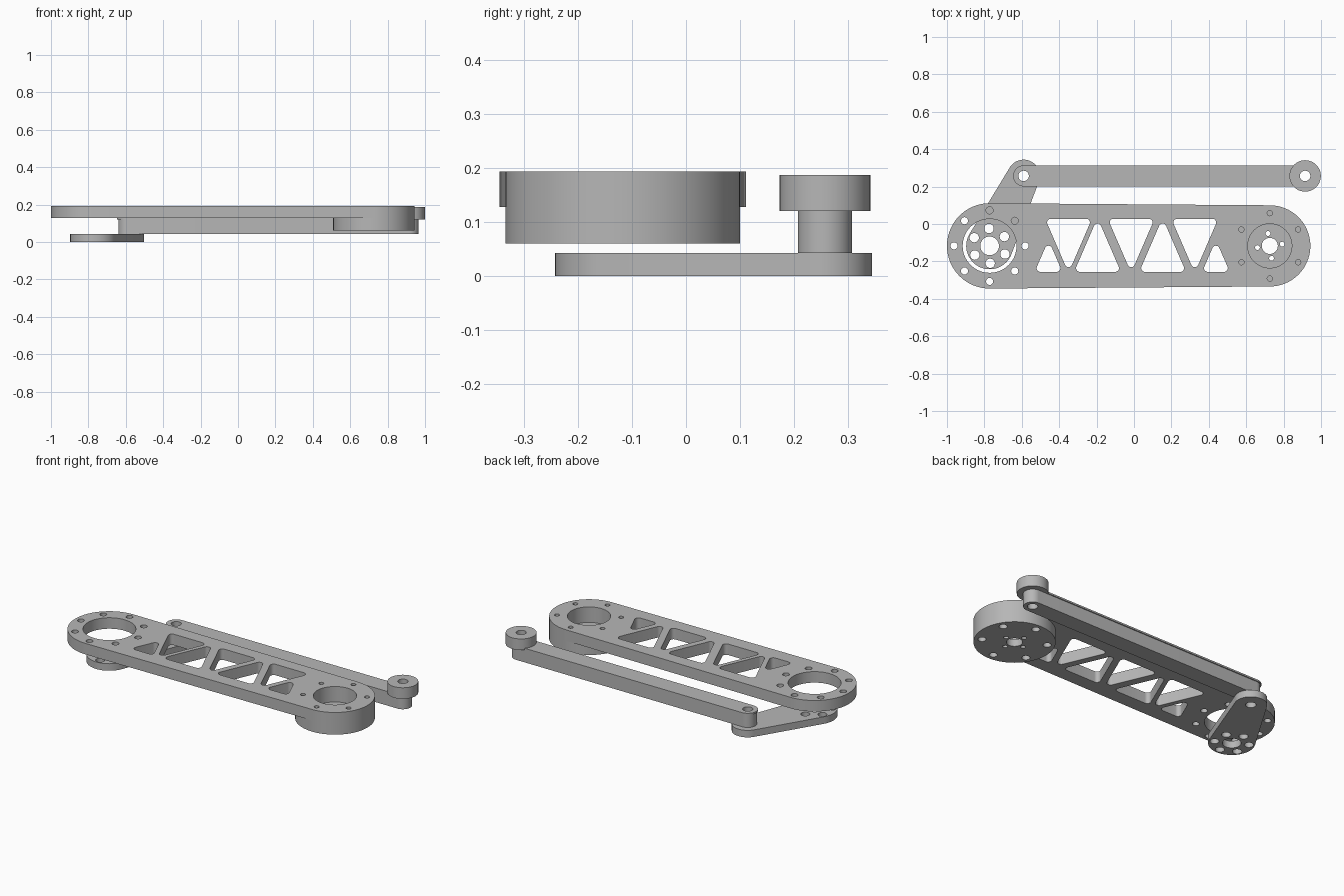
import bpy
import math
from mathutils import Vector

if "Cube" in bpy.data.objects:
    bpy.data.objects.remove(bpy.data.objects["Cube"], do_unlink=True)

grey = bpy.data.materials.new("machined_grey")
grey.use_nodes = True
COLOUR = (0.47, 0.47, 0.47, 1)
grey.diffuse_color = COLOUR
grey.node_tree.nodes["Principled BSDF"].inputs["Base Color"].default_value = COLOUR


def arc(c, r, start, end, n):
    return [(c[0] + r * math.cos(start + (end - start) * i / n),
             c[1] + r * math.sin(start + (end - start) * i / n)) for i in range(n + 1)]


def circle(c, r, n=32):
    return arc(c, r, 0, math.tau, n)[:-1]


def ring(c, radius, r, count, start=0):
    """Circular holes spaced evenly around a centre."""
    angles = [math.radians(start) + math.tau * i / count for i in range(count)]
    return [circle((c[0] + radius * math.cos(a), c[1] + radius * math.sin(a)), r, 20)
            for a in angles]


def link(c1, r1, c2, r2):
    """Outline of two circles joined by their outer tangents."""
    d = Vector(c2) - Vector(c1)
    heading = math.atan2(d.y, d.x)
    spread = math.acos((r1 - r2) / d.length)
    return (arc(c1, r1, heading + spread, heading + math.tau - spread, 40)
            + arc(c2, r2, heading - spread, heading + spread, 40))


def rounded(points, r):
    """Polygon with its corners rounded to radius r."""
    out = []
    for i, p in enumerate(points):
        p = Vector(p)
        a = (Vector(points[i - 1]) - p).normalized()
        b = (Vector(points[(i + 1) % len(points)]) - p).normalized()
        half = a.angle(b) / 2
        centre = p + (a + b).normalized() * (r / math.sin(half))
        mid = math.atan2(p.y - centre.y, p.x - centre.x)
        sweep = math.pi / 2 - half
        side = 1 if a.x * b.y - a.y * b.x < 0 else -1
        out += arc(centre, r, mid - side * sweep, mid + side * sweep, 8)
    return out


def plate(name, outline, holes, z0, z1):
    """Extruded flat plate with holes."""
    curve = bpy.data.curves.new(name + "_profile", 'CURVE')
    curve.dimensions = '2D'
    curve.fill_mode = 'BOTH'
    curve.extrude = (z1 - z0) / 2
    for loop in [outline] + holes:
        spline = curve.splines.new('POLY')
        spline.points.add(len(loop) - 1)
        for point, (x, y) in zip(spline.points, loop):
            point.co = (x, y, 0, 1)
        spline.use_cyclic_u = True
    obj = bpy.data.objects.new(name, curve)
    obj.location.z = (z0 + z1) / 2
    bpy.context.collection.objects.link(obj)
    bpy.ops.object.select_all(action='DESELECT')
    obj.select_set(True)
    bpy.context.view_layer.objects.active = obj
    bpy.ops.object.convert(target='MESH')
    obj = bpy.context.view_layer.objects.active
    bpy.ops.object.mode_set(mode='EDIT')
    bpy.ops.mesh.select_all(action='SELECT')
    bpy.ops.mesh.remove_doubles(threshold=0.0001)
    bpy.ops.mesh.normals_make_consistent(inside=False)
    bpy.ops.object.mode_set(mode='OBJECT')
    obj.data.materials.clear()
    obj.data.materials.append(grey)
    bpy.ops.object.shade_smooth_by_angle(angle=math.radians(30))
    return obj


SHOULDER = (-0.772, -0.117)
ELBOW = (0.726, -0.117)
CRANK_PIN = (-0.59, 0.257)
ROD_END = (0.915, 0.257)
ARM_BOTTOM, ARM_TOP = 0.127, 0.193

# Lightening cut-outs of the truss web
TOP, BOTTOM = 0.028, -0.256


def triangle(x, half, base, tip):
    return rounded([(x - half, base), (x + half, base), (x, tip)], 0.02)


web = [triangle(x, 0.125, TOP, BOTTOM - 0.005) for x in (-0.35, -0.015, 0.325)]
web += [triangle(x, 0.125, BOTTOM, TOP + 0.005) for x in (-0.195, 0.153)]
web += [triangle(x, 0.074, BOTTOM, -0.086) for x in (-0.457, 0.438)]

# Main arm
plate("main_arm", link(SHOULDER, 0.228, ELBOW, 0.217),
      web + [circle(SHOULDER, 0.144, 64), circle(ELBOW, 0.118, 48)]
      + ring(SHOULDER, 0.19, 0.019, 8) + ring(ELBOW, 0.175, 0.014, 6, 30),
      ARM_BOTTOM, ARM_TOP)

# Elbow hub: open pocket above a drilled floor
plate("hub_wall", circle(ELBOW, 0.217, 80), [circle(ELBOW, 0.118, 48)], 0.1, ARM_BOTTOM)
plate("hub_floor", circle(ELBOW, 0.217, 80),
      [circle(ELBOW, 0.043)] + ring(ELBOW, 0.067, 0.013, 4, 8)
      + ring(ELBOW, 0.175, 0.022, 6, 30), 0.06, 0.1)

# Crank below the shoulder
plate("crank", link(SHOULDER, 0.125, CRANK_PIN, 0.087),
      [circle(SHOULDER, 0.05), circle(CRANK_PIN, 0.028)]
      + ring(SHOULDER, 0.093, 0.025, 6, 32), 0, 0.042)

# Push rod with a thin cap strip and an end boss
pin_holes = [circle(CRANK_PIN, 0.028), circle(ROD_END, 0.028)]
plate("push_rod", link(CRANK_PIN, 0.05, ROD_END, 0.05), pin_holes, 0.042, 0.12)
plate("rod_cap", link(CRANK_PIN, 0.056, ROD_END, 0.056), pin_holes, 0.12, 0.13)
plate("rod_boss", circle(ROD_END, 0.084, 48), [circle(ROD_END, 0.028)], 0.12, 0.187)
